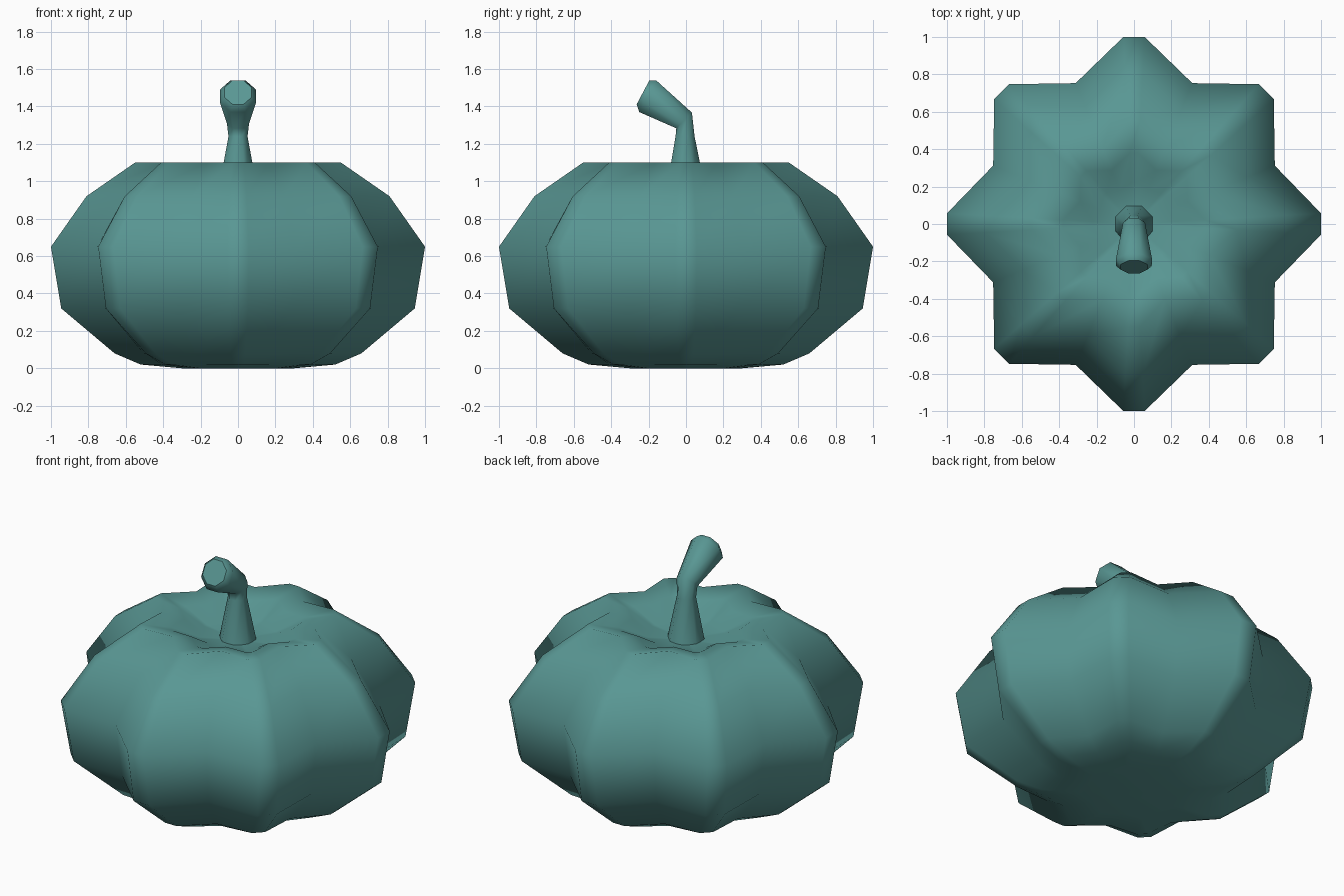
import bpy, bmesh
from math import sin, cos, pi, radians
from mathutils import Vector

cube = bpy.data.objects.get("Cube")
if cube:
    bpy.data.objects.remove(cube, do_unlink=True)

teal = bpy.data.materials.new("muted teal")
teal.use_nodes = True
colour = (0.1, 0.31, 0.295, 1)
teal.diffuse_color = colour
bsdf = teal.node_tree.nodes["Principled BSDF"]
bsdf.inputs["Base Color"].default_value = colour
bsdf.inputs["Roughness"].default_value = 0.8


def loft(name, rings, flat_end=False):
    """Skin a stack of equal point rings and close both ends."""
    bm = bmesh.new()
    loops = [[bm.verts.new(p) for p in ring] for ring in rings]
    count = len(loops[0])
    for low, high in zip(loops, loops[1:]):
        for i in range(count):
            j = (i + 1) % count
            bm.faces.new((low[i], low[j], high[j], high[i]))
    bottom = bm.faces.new(loops[0][::-1])
    top = bm.faces.new(loops[-1])
    for face in bm.faces:
        face.smooth = True
    if flat_end:
        for edge in list(top.edges) + list(bottom.edges):
            edge.smooth = False
    bmesh.ops.recalc_face_normals(bm, faces=bm.faces[:])
    mesh = bpy.data.meshes.new(name)
    bm.to_mesh(mesh)
    bm.free()
    mesh.materials.append(teal)
    obj = bpy.data.objects.new(name, mesh)
    bpy.context.collection.objects.link(obj)
    return obj


def ribbed_ring(radius, z, valley):
    """Eight blunt lobes with one groove point between neighbours."""
    points = []
    for k in range(8):
        a = k * pi / 4
        out, side = Vector((cos(a), sin(a), 0)), Vector((-sin(a), cos(a), 0))
        for s in (-1, 1):
            points.append(out * radius + side * radius * 0.057 * s + Vector((0, 0, z)))
        g = a + pi / 8
        points.append(Vector((cos(g) * radius * valley, sin(g) * radius * valley, z)))
    return points


# Ribbed body: radius, height, groove depth, from the base up into the dimple
body_profile = [
    (0.30, 0.0, 0.9), (0.52, 0.02, 0.85), (0.66, 0.08, 0.83),
    (0.945, 0.32, 0.815), (1.0, 0.65, 0.815), (0.81, 0.92, 0.805),
    (0.55, 1.1, 0.79), (0.38, 1.07, 0.82), (0.22, 1.0, 0.9), (0.06, 0.98, 0.95),
]
loft("gourd_body", [ribbed_ring(*p) for p in body_profile])


def stem_ring(y, z, radius, tilt):
    t = radians(tilt)
    ring = []
    for k in range(8):
        a = (k + 0.5) * pi / 4
        u, v = radius * cos(a), radius * sin(a)
        ring.append((u, y + v * cos(t), z + v * sin(t)))
    return ring


# Bent eight-sided stem with a chamfered tip leaning to the front
stem_path = [
    (0, 0.94, 0.115, 0), (-0.005, 1.24, 0.055, 0), (-0.01, 1.325, 0.064, 45),
    (-0.205, 1.455, 0.104, 62), (-0.23, 1.475, 0.078, 62),
]
loft("stem", [stem_ring(*p) for p in stem_path], flat_end=True)
